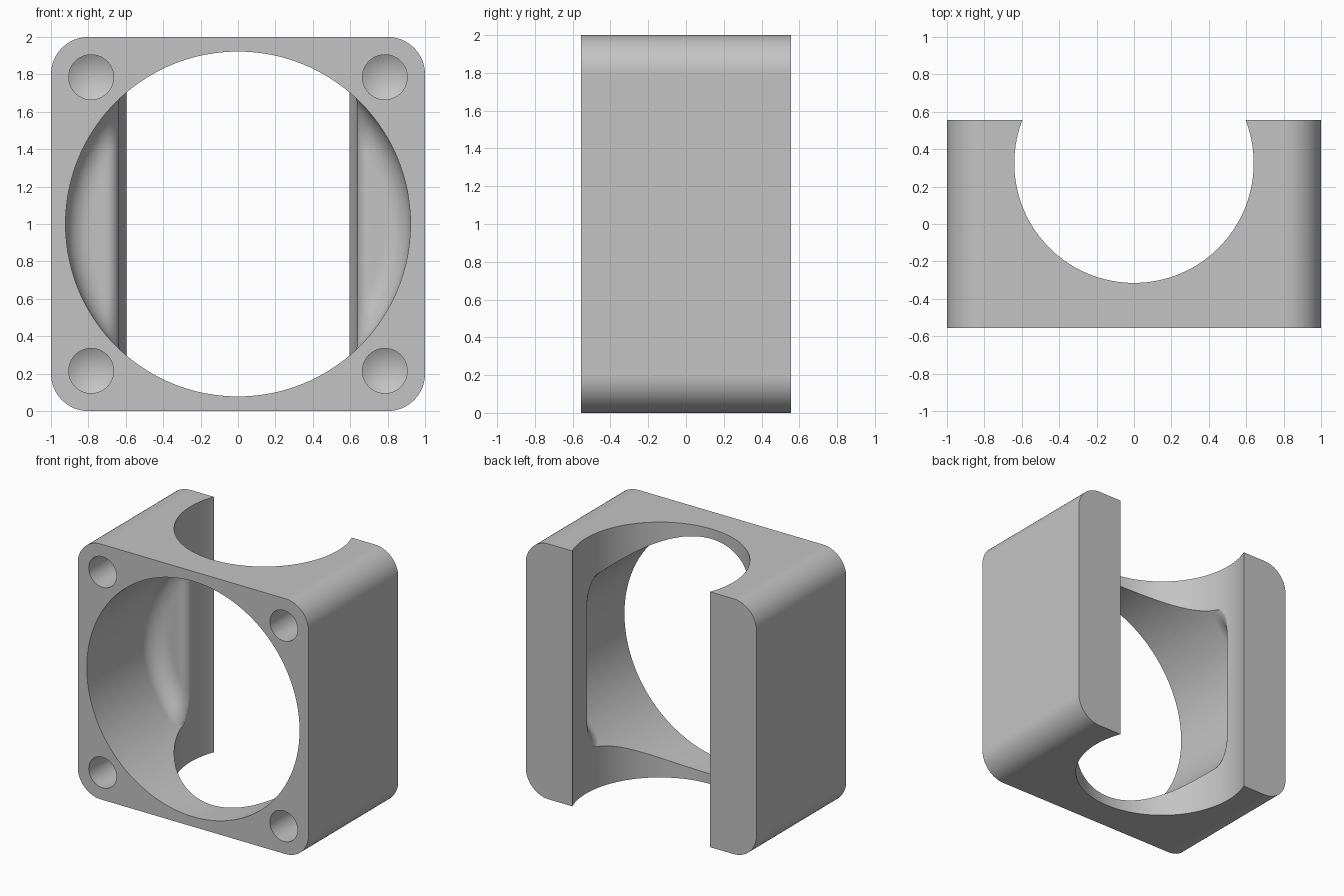
import bpy, bmesh
from math import sin, cos, pi, sqrt, acos, radians
from mathutils import Matrix

cube = bpy.data.objects.get("Cube")
if cube:
    bpy.data.objects.remove(cube, do_unlink=True)

HALF_DEPTH = 0.555
BORE_R, FLOOR, COVE = 0.922, 0.27, 0.14      # front bore, its floor and floor fillet
NOTCH_R, NOTCH_Y = 0.64, 0.325               # vertical round notch
ROLL, LIP = 0.07, 0.636                      # rounded lip between floor and notch
HOLE_R, HOLE_DEPTH, HOLE_POS = 0.12, 0.6, 0.785

grey = bpy.data.materials.new("light grey")
grey.use_nodes = True
grey.diffuse_color = (0.55, 0.55, 0.55, 1)
grey.node_tree.nodes["Principled BSDF"].inputs["Base Color"].default_value = grey.diffuse_color


def finish(bm, name):
    bmesh.ops.recalc_face_normals(bm, faces=bm.faces[:])
    mesh = bpy.data.meshes.new(name)
    bm.to_mesh(mesh)
    bm.free()
    obj = bpy.data.objects.new(name, mesh)
    bpy.context.collection.objects.link(obj)
    return obj


def rounded_block():
    """Square with rounded corners, extruded from front to back."""
    bm = bmesh.new()
    r, n = 0.2, 16
    ring = []
    for k, (sx, sz) in enumerate([(1, 1), (-1, 1), (-1, -1), (1, -1)]):
        for i in range(n + 1):
            a = (k + i / n) * pi / 2
            ring.append(bm.verts.new((sx * (1 - r) + r * cos(a), -HALF_DEPTH,
                                      1 + sz * (1 - r) + r * sin(a))))
    face = bm.faces.new(ring)
    ext = bmesh.ops.extrude_face_region(bm, geom=[face], use_keep_orig=True)
    new = [v for v in ext["geom"] if isinstance(v, bmesh.types.BMVert)]
    bmesh.ops.translate(bm, verts=new, vec=(0, 2 * HALF_DEPTH, 0))
    return finish(bm, "housing_block")


def notch_cutter():
    bm = bmesh.new()
    bmesh.ops.create_cone(bm, cap_ends=True, segments=128, radius1=NOTCH_R, radius2=NOTCH_R,
                          depth=2.4, matrix=Matrix.Translation((0, NOTCH_Y, 1)))
    return finish(bm, "notch_cutter")


def bore_depth(x, z):
    """Depth of the bore floor with its coved rim and rolled inner lip."""
    d = sqrt(x * x + z * z) - (BORE_R - COVE)
    y = FLOOR
    if d > 0:
        y += sqrt(max(0, COVE ** 2 - d * d)) - COVE
    gap = min(max(LIP + ROLL - abs(x), 0), ROLL)
    return y + ROLL - sqrt(ROLL ** 2 - gap ** 2)


def bore_cutter():
    bm = bmesh.new()
    a1, a2 = acos((LIP + ROLL) / BORE_R), acos(LIP / BORE_R)
    half = [BORE_R * cos(a1 * i / 20) for i in range(20)]
    half += [LIP + ROLL - ROLL * sin(pi / 2 * i / 8) for i in range(9)]
    half += [BORE_R * cos(a2 + (pi / 2 - a2) * i / 16) for i in range(1, 16)]
    xs = half + [0] + [-x for x in reversed(half)]
    n = 24
    rows = []
    for x in xs:
        h = sqrt(max(0, BORE_R ** 2 - x * x))
        zs = [h * sin(pi / 2 * j / n) for j in range(-n, n + 1)]
        rows.append([bm.verts.new((x, bore_depth(x, z), 1 + z)) for z in zs])
    for a, b in zip(rows, rows[1:]):
        for j in range(2 * n):
            bm.faces.new((a[j], a[j + 1], b[j + 1], b[j]))
    bmesh.ops.remove_doubles(bm, verts=bm.verts[:], dist=1e-5)
    # Pull the rim forward through the front face and close it
    rim = [e for e in bm.edges if e.is_boundary]
    ext = bmesh.ops.extrude_edge_only(bm, edges=rim)["geom"]
    for v in ext:
        if isinstance(v, bmesh.types.BMVert):
            v.co.y = -HALF_DEPTH - 0.1
    bmesh.ops.holes_fill(bm, edges=[e for e in bm.edges if e.is_boundary], sides=0)
    return finish(bm, "bore_cutter")


def hole_cutter(sx, sz):
    """Blind drilled hole with a conical bottom."""
    bm = bmesh.new()
    length = HOLE_DEPTH + 0.1
    mat = (Matrix.Translation((sx * HOLE_POS, -HALF_DEPTH - 0.1 + length / 2, 1 + sz * HOLE_POS))
           @ Matrix.Rotation(radians(90), 4, "X"))
    bmesh.ops.create_cone(bm, cap_ends=True, segments=40, radius1=HOLE_R, radius2=HOLE_R,
                          depth=length, matrix=mat)
    end = max(bm.faces, key=lambda f: f.calc_center_median().y)
    tip = bmesh.ops.poke(bm, faces=[end])["verts"][0]
    tip.co.y += 0.07
    return finish(bm, "hole_cutter")


housing = rounded_block()
housing.data.materials.append(grey)
cutters = [notch_cutter(), bore_cutter()]
cutters += [hole_cutter(sx, sz) for sx in (-1, 1) for sz in (-1, 1)]

# Cut the openings one after another
bpy.ops.object.select_all(action="DESELECT")
housing.select_set(True)
bpy.context.view_layer.objects.active = housing
for cutter in cutters:
    cutter.hide_render = True
    mod = housing.modifiers.new("cut", "BOOLEAN")
    mod.operation, mod.solver, mod.object = "DIFFERENCE", "EXACT", cutter
    bpy.ops.object.modifier_apply(modifier=mod.name)
    bpy.data.objects.remove(cutter, do_unlink=True)

# Smooth round surfaces, crisp edges
bpy.ops.object.shade_smooth_by_angle(angle=radians(30))
weighted = housing.modifiers.new("flat_normals", "WEIGHTED_NORMAL")
weighted.keep_sharp = True
